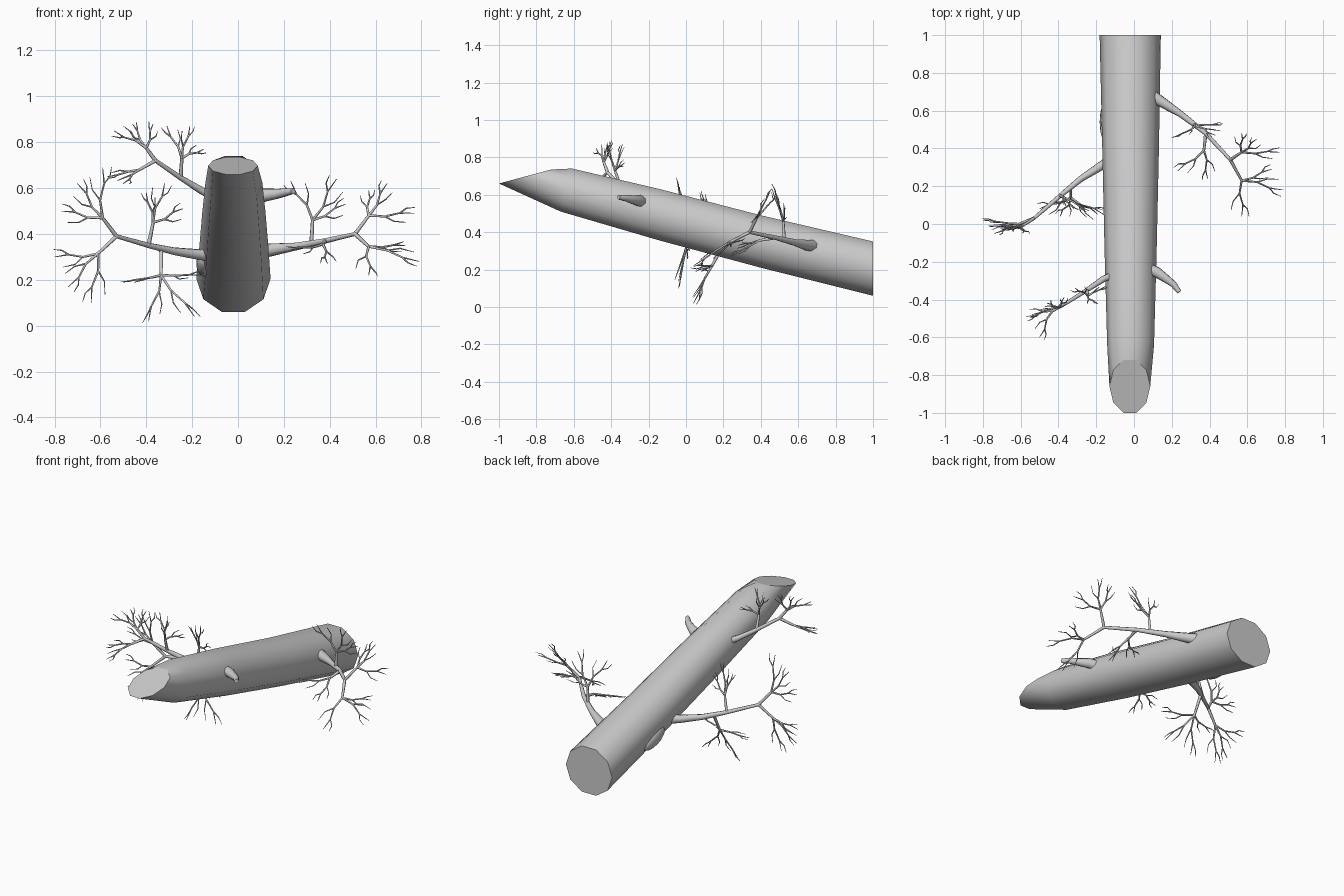
import bpy, bmesh, math, random
from mathutils import Vector as V, Matrix

random.seed(4)


def finish(bm, name):
    bmesh.ops.recalc_face_normals(bm, faces=bm.faces)
    for f in bm.faces:
        f.smooth = True
    me = bpy.data.meshes.new(name)
    bm.to_mesh(me)
    bm.free()
    ob = bpy.data.objects.new(name, me)
    bpy.context.collection.objects.link(ob)
    return ob


def skin(bm, rings):
    """Join vertex rings into a closed tube with crisp end caps."""
    rings = [[bm.verts.new(p) for p in r] for r in rings]
    n = len(rings[0])
    for a, b in zip(rings, rings[1:]):
        for i in range(n):
            j = (i + 1) % n
            bm.faces.new((a[i], a[j], b[j], b[i]))
    for r in (rings[0], rings[-1]):
        for e in bm.faces.new(r).edges:
            e.smooth = False


def tube(bm, pts, radii, sides):
    pts = [V(p) for p in pts]
    rings = []
    for i, p in enumerate(pts):
        d = (pts[min(i + 1, len(pts) - 1)] - pts[max(i - 1, 0)]).normalized()
        u = d.cross(V((0.13, 0.31, 1))).normalized()
        w = d.cross(u)
        rings.append([p + radii[i] * (math.cos(t) * u + math.sin(t) * w)
                      for t in (2 * math.pi * k / sides for k in range(sides))])
    skin(bm, rings)


def arm(bm, start, tip, normal):
    """Kinked twig with alternating side shoots in the plane of the spray."""
    d = tip - start
    side = normal.cross(d).normalized()
    flip = random.choice((-1, 1))
    k1 = start + d * 0.35 + side * flip * 0.05 * d.length
    k2 = start + d * 0.68 + side * flip * -0.03 * d.length
    tube(bm, [start, k1, k2, tip], [0.0065, 0.005, 0.004, 0.0015], 5)
    for base, sgn, ln in ((k1, flip, 0.5), (k2, -flip, 0.36)):
        s = Matrix.Rotation(sgn * math.radians(38), 3, normal) @ d * ln
        mid = base + s * 0.5 + normal * random.uniform(-0.01, 0.01)
        end = base + Matrix.Rotation(-sgn * 0.25, 3, normal) @ s
        tube(bm, [base, mid, end], [0.004, 0.003, 0.0013], 4)


def branch(name, path, radii, sprays=()):
    bm = bmesh.new()
    tube(bm, path, radii, 8)
    for root, joint, *tips in sprays:
        root, joint, tips = V(root), V(joint), [V(t) for t in tips]
        tube(bm, [root, joint], [0.0095, 0.007], 6)
        normal = (tips[0] - joint).cross(tips[-1] - joint).normalized()
        for t in tips:
            arm(bm, joint, t, normal)
    return finish(bm, name)


# Trunk: ten-sided log with square rear end and slanted front cut
# station: y, y slant, centre x, half width, bottom z, top z
stations = [
    (1.00, 0, -0.020, 0.162, 0.06, 0.35),
    (0.40, 0, -0.018, 0.150, 0.21, 0.49),
    (-0.14, 0, -0.018, 0.138, 0.355, 0.63),
    (-0.64, 0.03, -0.018, 0.124, 0.51, 0.74),
    (-0.86, 0.14, -0.022, 0.108, 0.66, 0.735),
]
rings = []
for y, sl, cx, hw, zb, zt in stations:
    ring = []
    for k in range(10):
        a = math.radians(36 * k)
        s = math.sin(a) / 0.951
        ring.append((cx + hw * math.cos(a), y + sl * s, (zb + zt) / 2 + (zt - zb) / 2 * s))
    rings.append(ring)
bm = bmesh.new()
skin(bm, rings)
finish(bm, "trunk")

# Knot swelling on the left side of the trunk
bm = bmesh.new()
bmesh.ops.create_uvsphere(bm, u_segments=12, v_segments=8, radius=1,
                          matrix=Matrix.Translation((-0.15, 0.54, 0.27))
                          @ Matrix.Rotation(-0.25, 4, 'X')
                          @ Matrix.Diagonal((0.032, 0.11, 0.05, 1)))
finish(bm, "knot")

# Right branch
f = (0.51, 0.34, 0.40)
branch("right_branch",
       [(0.09, 0.68, 0.325), (0.14, 0.65, 0.33), (0.25, 0.58, 0.345), (0.38, 0.48, 0.37), f],
       [0.036, 0.03, 0.018, 0.012, 0.009],
       [(f, (0.57, 0.38, 0.48), (0.57, 0.48, 0.59), (0.65, 0.45, 0.62), (0.77, 0.38, 0.49)),
        (f, (0.57, 0.23, 0.345), (0.79, 0.18, 0.28), (0.73, 0.29, 0.35), (0.57, 0.04, 0.22)),
        ((0.32, 0.525, 0.36), (0.325, 0.52, 0.46), (0.23, 0.46, 0.63), (0.43, 0.47, 0.64), (0.47, 0.53, 0.53)),
        ((0.38, 0.48, 0.37), (0.37, 0.39, 0.355), (0.23, 0.28, 0.33), (0.39, 0.24, 0.27))])

# Left rear branch
f = (-0.53, 0.03, 0.39)
branch("left_rear_branch",
       [(-0.12, 0.34, 0.31), (-0.17, 0.31, 0.31), (-0.28, 0.24, 0.325), (-0.39, 0.15, 0.35), f],
       [0.03, 0.024, 0.017, 0.012, 0.009],
       [(f, (-0.59, -0.01, 0.47), (-0.59, -0.05, 0.69), (-0.70, -0.03, 0.62), (-0.77, -0.01, 0.50)),
        (f, (-0.61, 0.0, 0.315), (-0.80, 0.02, 0.30), (-0.74, -0.05, 0.17), (-0.64, -0.04, 0.10)),
        ((-0.39, 0.15, 0.35), (-0.37, 0.14, 0.45), (-0.40, 0.10, 0.58), (-0.32, 0.08, 0.62), (-0.24, 0.07, 0.51)),
        ((-0.335, 0.2, 0.335), (-0.335, 0.14, 0.22), (-0.50, 0.08, 0.19), (-0.39, 0.04, 0.02),
         (-0.19, 0.05, 0.04), (-0.16, 0.05, 0.22))])

# Left front branch
f = (-0.36, -0.42, 0.72)
branch("left_front_branch",
       [(-0.10, -0.27, 0.56), (-0.16, -0.29, 0.59), (-0.25, -0.35, 0.645), f],
       [0.022, 0.017, 0.012, 0.009],
       [(f, (-0.40, -0.44, 0.775), (-0.54, -0.48, 0.85), (-0.46, -0.42, 0.88), (-0.37, -0.39, 0.88)),
        (f, (-0.43, -0.46, 0.68), (-0.57, -0.49, 0.65), (-0.50, -0.60, 0.62)),
        ((-0.25, -0.35, 0.645), (-0.245, -0.38, 0.73), (-0.31, -0.34, 0.87),
         (-0.21, -0.42, 0.87), (-0.15, -0.33, 0.77))])

# Broken stub on the right
branch("branch_stub",
       [(0.07, -0.24, 0.56), (0.12, -0.255, 0.57), (0.17, -0.29, 0.575), (0.21, -0.32, 0.582), (0.24, -0.36, 0.587)],
       [0.036, 0.03, 0.023, 0.018, 0.013])
